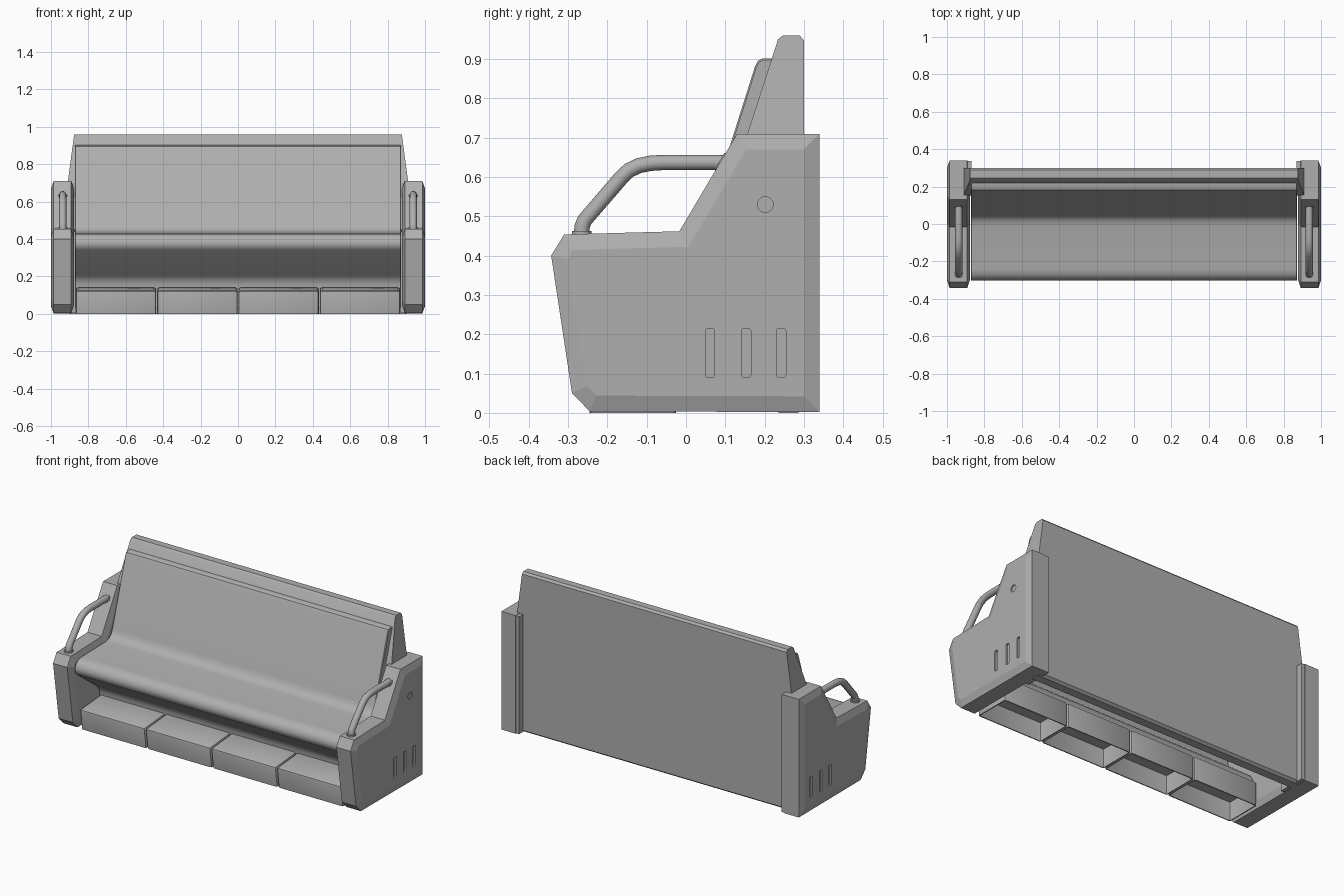
import bpy, bmesh, math

if "Cube" in bpy.data.objects:
    bpy.data.objects.remove(bpy.data.objects["Cube"])

grey = bpy.data.materials.new("mid_grey")
grey.diffuse_color = (0.43, 0.43, 0.43, 1)
grey.use_nodes = True
grey.node_tree.nodes["Principled BSDF"].inputs["Base Color"].default_value = grey.diffuse_color


def shade(ob):
    ob.data.materials.append(grey)
    bpy.ops.object.select_all(action='DESELECT')
    ob.select_set(True)
    bpy.context.view_layer.objects.active = ob
    bpy.ops.object.shade_smooth_by_angle(angle=math.radians(35))


def finish(name, bm, smooth=True):
    bmesh.ops.recalc_face_normals(bm, faces=bm.faces[:])
    me = bpy.data.meshes.new(name)
    bm.to_mesh(me)
    bm.free()
    ob = bpy.data.objects.new(name, me)
    bpy.context.collection.objects.link(ob)
    if smooth:
        shade(ob)
    else:
        me.materials.append(grey)
    return ob


def sweep(name, profile, fx0, fx1, bevel=0.0, dome=None, smooth=True):
    """Extrude a (y, z) profile along x between two ends that may depend on z.
    dome = (inset, depth) gives the end faces a shallow raised centre."""
    x0 = fx0 if callable(fx0) else (lambda z: fx0)
    x1 = fx1 if callable(fx1) else (lambda z: fx1)
    bm = bmesh.new()
    a = [bm.verts.new((x0(z), y, z)) for y, z in profile]
    b = [bm.verts.new((x1(z), y, z)) for y, z in profile]
    caps = [bm.faces.new(a), bm.faces.new(b)]
    n = len(profile)
    for i in range(n):
        j = (i + 1) % n
        bm.faces.new((a[i], a[j], b[j], b[i]))
    bmesh.ops.recalc_face_normals(bm, faces=bm.faces[:])
    if bevel:
        edges = [e for f in caps for e in f.edges]
        bmesh.ops.bevel(bm, geom=edges, offset=bevel, segments=1, profile=0.5, affect='EDGES')
    if dome:
        bmesh.ops.inset_region(bm, faces=caps, thickness=dome[0], depth=dome[1],
                               use_even_offset=True)
    return finish(name, bm, smooth)


def box(bm, x0, x1, y0, y1, z0, z1):
    vs = bmesh.ops.create_cube(bm, size=1)['verts']
    for v in vs:
        v.co = (x1 if v.co.x > 0 else x0, y1 if v.co.y > 0 else y0, z1 if v.co.z > 0 else z0)
    return vs


# Seat and backrest cushion as one continuous section, hollow under the seat
seat = [(0.25, 0.90), (0.195, 0.902), (0.183, 0.896), (0.175, 0.88), (0.052, 0.49),
        (0.041, 0.463), (0.022, 0.445), (-0.01, 0.436), (-0.24, 0.432), (-0.27, 0.426),
        (-0.292, 0.41), (-0.303, 0.385), (-0.300, 0.36), (-0.285, 0.342), (-0.10, 0.205),
        (-0.08, 0.185), (-0.07, 0.155), (-0.07, 0.03),
        (-0.058, 0.03), (-0.058, 0.17), (-0.085, 0.21), (-0.26, 0.345), (-0.27, 0.40),
        (0.0, 0.41), (0.25, 0.42)]
sweep("seat_cushion", seat, -0.872, 0.872, 0.004)

# Back shell: straight below, narrowing above the side panels
sweep("back_shell_lower", [(0.285, 0.0), (0.30, 0.012), (0.30, 0.705), (0.155, 0.705),
                           (0.155, 0.45), (0.235, 0.40), (0.235, 0.0)], -0.90, 0.90)


def half_width(z):
    return 0.91 - 0.034 * (z - 0.705) / 0.255


upper = [(0.30, 0.70), (0.30, 0.948), (0.289, 0.96), (0.246, 0.96), (0.234, 0.95), (0.153, 0.70)]
sweep("back_shell_upper", upper, lambda z: -half_width(z), half_width)

# Four thin-walled bins under the seat, open at the bottom
w = 0.435
for i in range(4):
    bm = bmesh.new()
    xa = -2 * w + i * w + 0.003
    vs = box(bm, xa, xa + w - 0.006, -0.245, -0.025, 0.0, 0.144)
    for v in vs:
        if v.co.y < -0.1 and v.co.z > 0.1:
            v.co.z = 0.124
            v.co.y = -0.262
    bottom = min(bm.faces, key=lambda f: f.calc_center_median().z)
    outer = [e for e in bm.edges if e not in list(bottom.edges)]
    bmesh.ops.bevel(bm, geom=outer, offset=0.012, segments=2, profile=0.5, affect='EDGES')
    bottom = min(bm.faces, key=lambda f: f.calc_center_median().z)
    bmesh.ops.inset_region(bm, faces=[bottom], thickness=0.006)
    res = bmesh.ops.extrude_discrete_faces(bm, faces=[bottom])
    bmesh.ops.translate(bm, vec=(0, 0, 0.112), verts=res['faces'][0].verts[:])
    finish("under_seat_bin_%d" % (i + 1), bm)

side = [(-0.245, 0.004), (-0.29, 0.05), (-0.343, 0.40), (-0.31, 0.454), (-0.017, 0.462),
        (0.13, 0.71), (0.34, 0.71), (0.34, 0.002)]
for label, s in (("right", 1), ("left", -1)):
    # Side panel whose faces slope gently towards the rim
    panel = sweep(label + "_side_panel", side, s * 0.892, s * 0.986,
                  dome=(0.04, 0.014), smooth=False)

    # Thicker inner flange at the rear
    sweep(label + "_rear_flange", [(0.17, 0.004), (0.17, 0.708), (0.338, 0.708), (0.338, 0.004)],
          s * 0.87, s * 0.95)

    # Shallow vent slots and bolt recess cut into the outer face
    bm = bmesh.new()
    for y in (0.061, 0.153, 0.242):
        vs = box(bm, s * 0.99, s * 1.02, y - 0.012, y + 0.012, 0.09, 0.215)
        es = [e for e in {e for v in vs for e in v.link_edges}
              if abs(e.verts[0].co.x - e.verts[1].co.x) > 0.01]
        bmesh.ops.bevel(bm, geom=es, offset=0.007, segments=2, profile=0.5, affect='EDGES')
    cyl = bmesh.ops.create_cone(bm, cap_ends=True, segments=20, radius1=0.02,
                                radius2=0.02, depth=0.03)['verts']
    for v in cyl:
        x, y, z = v.co
        v.co = (s * 1.009 + z, 0.202 + x, 0.53 + y)
    cutter = finish(label + "_slot_cutter", bm, False)
    cutter.hide_render = True
    cutter.hide_set(True)
    mod = panel.modifiers.new("slots", 'BOOLEAN')
    mod.object = cutter
    mod.operation = 'DIFFERENCE'
    mod.solver = 'EXACT'

    # Bent tubular grab handle
    path = [(-0.265, 0.45), (-0.265, 0.472), (-0.258, 0.49), (-0.165, 0.598), (-0.145, 0.617),
            (-0.12, 0.629), (-0.09, 0.635), (-0.06, 0.637), (0.115, 0.637)]
    cu = bpy.data.curves.new(label + "_handle", 'CURVE')
    cu.dimensions = '3D'
    cu.bevel_depth = 0.0195
    cu.bevel_resolution = 4
    cu.use_fill_caps = True
    cu.materials.append(grey)
    sp = cu.splines.new('POLY')
    sp.points.add(len(path) - 1)
    for p, (y, z) in zip(sp.points, path):
        p.co = (s * 0.937, y, z, 1)
    bpy.context.collection.objects.link(bpy.data.objects.new(label + "_handle", cu))

    # Collars where the handle meets the panel
    for end, y, z, tilt in (("front", -0.265, 0.457, 0), ("rear", 0.090, 0.637, math.radians(59))):
        bpy.ops.mesh.primitive_cylinder_add(vertices=24, radius=0.025, depth=0.012,
                                            location=(s * 0.937, y, z), rotation=(tilt, 0, 0))
        collar = bpy.context.object
        collar.name = "%s_handle_%s_collar" % (label, end)
        shade(collar)
